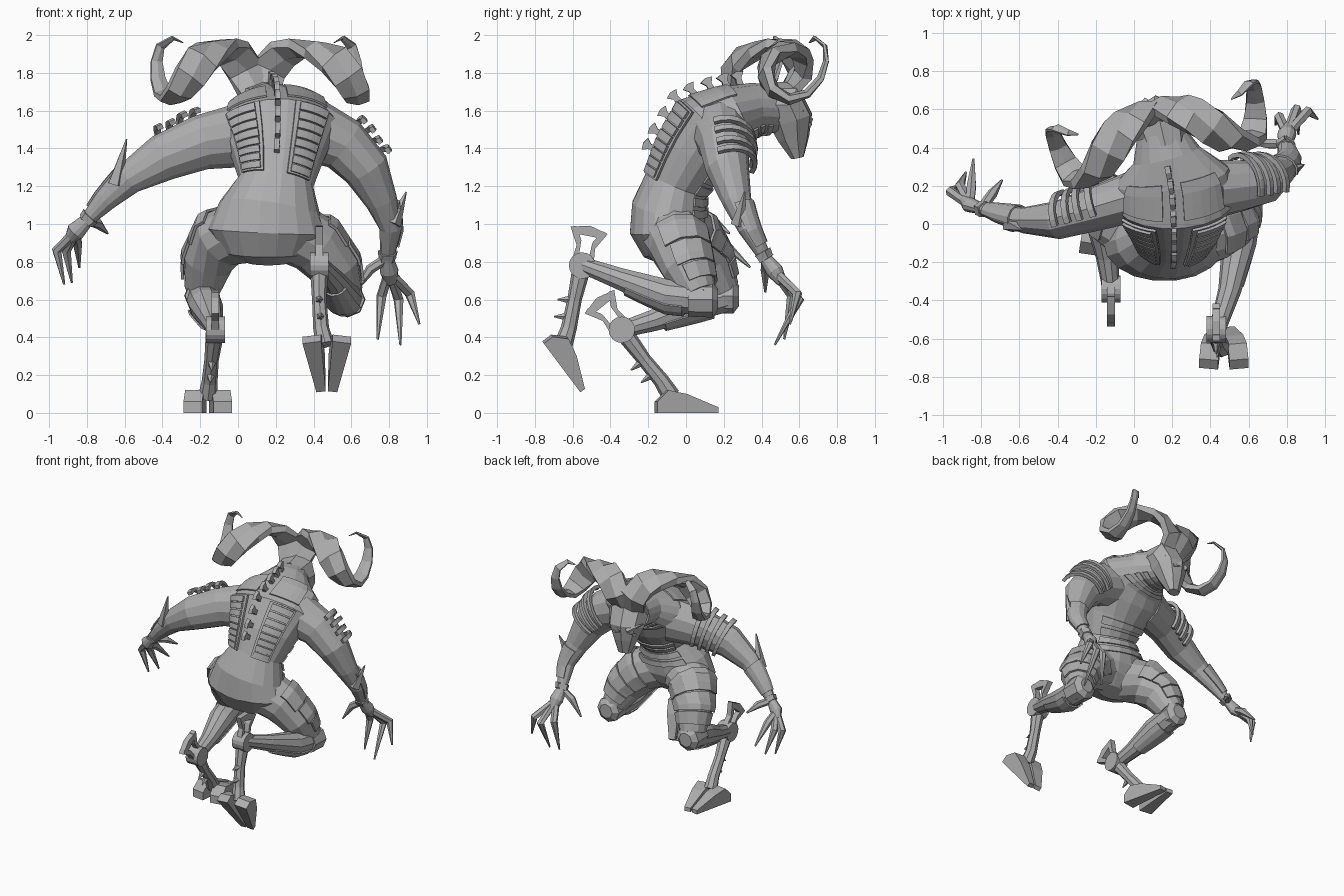
import bpy, bmesh, math
from mathutils import Vector, Matrix

if "Cube" in bpy.data.objects:
    bpy.data.objects.remove(bpy.data.objects["Cube"], do_unlink=True)

grey = bpy.data.materials.new("stone_grey")
grey.use_nodes = True
grey.diffuse_color = (.42, .42, .42, 1)
grey.node_tree.nodes["Principled BSDF"].inputs["Base Color"].default_value = grey.diffuse_color

X, Y, Z = Vector((1, 0, 0)), Vector((0, 1, 0)), Vector((0, 0, 1))


def make(name, verts, faces, thick=0):
    mesh = bpy.data.meshes.new(name)
    mesh.from_pydata(verts, [], faces)
    mesh.materials.append(grey)
    obj = bpy.data.objects.new(name, mesh)
    bpy.context.collection.objects.link(obj)
    if thick:
        mod = obj.modifiers.new("thickness", "SOLIDIFY")
        mod.thickness, mod.offset = thick, 1
    else:
        bm = bmesh.new()
        bm.from_mesh(mesh)
        bmesh.ops.recalc_face_normals(bm, faces=bm.faces)
        bm.to_mesh(mesh)
        bm.free()
    return obj


def frames(path, radii, refs):
    """Cross-section frames (centre, wide axis, deep axis) along a path."""
    pts = [Vector(p) for p in path]
    out = []
    for i, p in enumerate(pts):
        ref = refs[i] if isinstance(refs, list) else refs
        t = (pts[min(i + 1, len(pts) - 1)] - pts[max(i - 1, 0)]).normalized()
        u = (ref - t * ref.dot(t)).normalized()
        r = radii[i]
        wide, deep = r if isinstance(r, tuple) else (r, r)
        out.append((p, u * wide, t.cross(u) * deep))
    return out


def sample(fr, t, scale=1):
    i = min(int(t), len(fr) - 2)
    p, u, v = (a.lerp(b, t - i) for a, b in zip(fr[i], fr[i + 1]))
    return p, u * scale, v * scale


def loft(name, fr, sides=10, arc=None, thick=0):
    """Closed tube, or an open curved shell when an arc in degrees is given."""
    lo, hi = arc or (0, 360)
    n = sides + 1 if arc else sides
    angles = [math.radians(lo + (hi - lo) * j / sides) for j in range(n)]
    verts = [p + u * math.cos(a) + v * math.sin(a) for p, u, v in fr for a in angles]
    faces = [(i * n + j, i * n + (j + 1) % n, (i + 1) * n + (j + 1) % n, (i + 1) * n + j)
             for i in range(len(fr) - 1) for j in range(sides)]
    if not arc:
        faces += [tuple(reversed(range(n))), tuple(range(len(verts) - n, len(verts)))]
    return make(name, verts, faces, thick)


def tube(name, path, radii, ref=X, sides=10):
    fr = frames(path, radii, ref)
    loft(name, fr, sides)
    return fr


def shell(name, fr, start, end, arc, scale=1.04, thick=.015, sides=5):
    """Armour plate that follows part of a tube."""
    steps = [start + (end - start) * k / 3 for k in range(4)]
    return loft(name, [sample(fr, t, scale) for t in steps], sides, arc, thick)


def plate(name, outline, origin, right, up, width, narrow=0):
    """Flat outline extruded sideways, optionally narrowing toward its tip."""
    right, up, origin = Vector(right).normalized(), Vector(up).normalized(), Vector(origin)
    side = right.cross(up)
    tip = max(a for a, b in outline)
    n, verts = len(outline), []
    for s in (-.5, .5):
        for a, b in outline:
            w = width * (1 - narrow * max(0, a) / tip)
            verts.append(origin + right * a + up * b + side * s * w)
    faces = [tuple(range(n)), tuple(range(n, 2 * n))]
    faces += [(j, (j + 1) % n, n + (j + 1) % n, n + j) for j in range(n)]
    return make(name, verts, faces)


def spike(name, base, tip, radius, ref=X, sides=5):
    tube(name, [base, tip], [radius, .004], ref, sides)


# Hunched torso and neck
torso = tube("torso",
             [(.16, -.06, .8), (.16, -.08, .86), (.16, -.1, .96), (.17, -.09, 1.08), (.2, -.05, 1.22), (.21, .03, 1.36),
              (.21, .13, 1.5), (.2, .25, 1.57), (.17, .36, 1.61), (.14, .47, 1.61)],
             [(.12, .06), (.25, .15), (.32, .2), (.27, .2), (.2, .17), (.25, .2), (.32, .225), (.3, .17), (.18, .14),
              (.13, .13)], X, 18)

# Segmented back vents, shoulder blade plates, belly bands and collars
for s, side in ((1, "left"), (-1, "right")):
    arc = sorted((-90 + s * 17, -90 + s * 56))
    shell(side + "_vent_base", torso, 3.95, 5.95, arc, 1.02)
    for k in range(8):
        t = 4 + k * .24
        shell(side + "_vent_slat", torso, t, t + .2, sorted((-90 + s * 21, -90 + s * 52)), 1.08, .015)
    shell(side + "_blade_plate", torso, 6.2, 7.2, sorted((-90 + s * 10, -90 + s * 55)), 1.01, .01)
for k in range(4):
    shell("belly_band", torso, 3 + k * .5, 3.35 + k * .5, (40, 140), 1.02, .01)
for k in range(3):
    shell("throat_band", torso, 7.3 + k * .5, 7.6 + k * .5, (40, 140), 1.01, .01)

# Flared fins along the spine
fin = [(-.02, -.03), (.02, -.03), (.015, .03), (.035, .06), (0, .07), (-.035, .06), (-.015, .03)]
for k in range(8):
    p, u, v = sample(torso, 4.6 + k * .44)
    plate("spine_fin", fin, p - v, u.cross(v), -v, .028)

# Head turned slightly aside, with tapering muzzle
turn = Matrix.Rotation(math.radians(13), 3, "Z")
crown = Vector((.1, .6, 0))


def on_head(points, s=1):
    return [crown + turn @ Vector((a * s, b, z)) for a, b, z in points]


tube("head", on_head([(.02, -.2, 1.63), (.02, -.09, 1.63), (.02, -.05, 1.55), (.02, -.035, 1.45), (.02, -.015, 1.35)]),
     [(.12, .12), (.15, .14), (.135, .12), (.09, .085), (.05, .035)], turn @ X, 8)
for s, side in ((1, "left"), (-1, "right")):
    spike(side + "_brow", *on_head([(.02, .05, 1.55), (.13, -.01, 1.6)], s), .022)
    plate(side + "_eye", [(-.025, 0), (.025, .008), (.02, -.015)], on_head([(.07, .045, 1.53)], s)[0],
          turn @ Vector((s, -.4, 0)), Z, .009)

    # Spiral ribbon horn coiling around a sideways axis
    coil = [(.02, -.06, 1.68), (.06, .01, 1.81), (.13, -.03, 1.9), (.2, -.08, 1.93), (.28, -.16, 1.92),
            (.36, -.25, 1.87), (.43, -.28, 1.78), (.48, -.25, 1.7), (.51, -.17, 1.66), (.53, -.08, 1.69),
            (.54, -.01, 1.77), (.54, .02, 1.86), (.52, .02, 1.94), (.46, -.02, 1.985), (.41, -.04, 1.96)]
    widths = [.1, .11, .11, .11, .11, .105, .1, .085, .07, .055, .045, .035, .03, .02, .005]
    radial = [turn @ Vector((0, b + .13, z - 1.81)) for a, b, z in coil]
    tube(side + "_horn", on_head(coil, s), [(w * .45, w) for w in widths], radial, 6)

# Arms, hands and claws
arm_sizes = [.17, .145, .125, .085, .062, .036, .05, .03]
arms = {
    "left": dict(
        path=[(.4, .18, 1.49), (.56, .2, 1.42), (.68, .22, 1.29), (.76, .27, 1.12), (.81, .33, .98),
              (.79, .42, .82), (.8, .47, .75), (.81, .51, .69)],
        claws=[[(.76, .56, .62), (.74, .52, .39)], [(.85, .6, .6), (.86, .47, .36)],
               [(.91, .59, .63), (.96, .55, .47)], [(.7, .42, .76), (.62, .42, .64)]],
        spur=[(.82, .28, 1), (.89, .31, 1.17)], ring=(-30, 110), slim=.92, first=.95),
    "right": dict(
        path=[(.02, .15, 1.47), (-.2, .08, 1.43), (-.4, .02, 1.35), (-.58, .02, 1.24), (-.7, .05, 1.13),
              (-.8, .08, 1.02), (-.86, .1, .96), (-.89, .13, .92)],
        claws=[[(-.96, .17, .86), (-.92, .2, .68)], [(-.91, .2, .86), (-.88, .27, .69)],
               [(-.85, .2, .9), (-.84, .34, .77)], [(-.74, .16, 1), (-.69, .23, .95)]],
        spur=[(-.65, .0, 1.21), (-.59, -.03, 1.45)], ring=(-110, 30), slim=.8, first=.85)}
for side, a in arms.items():
    fr = tube(side + "_arm", a["path"], [(r * a["slim"], r) for r in arm_sizes], Y, 12)
    for k in range(4):
        t = a["first"] + k * .29
        # raised hoops wrapped over the shoulder, leaving the armpit open
        shell(side + "_shoulder_hoop", fr, t, t + .13, a["ring"], 1.12 + .06 * (k % 2), .025, 9)
    shell(side + "_forearm_guard", fr, 3.2, 4.6, a["ring"], 1.03, .01)
    shell(side + "_wrist_cuff", fr, 4.8, 5.1, (0, 359), 1.1, .01)
    spike(side + "_elbow_spur", *a["spur"], .045)
    for k, (mid, tip) in enumerate(a["claws"]):
        base = a["path"][5 if k == 3 else 6]
        tube(side + "_finger", [base, mid, tip], [.026, .027, .006], X + Y, 6)

# Legs: thigh, shin, hock and lower leg
hoof = [(-.13, 0), (-.13, .06), (-.07, .12), (.03, .1), (.2, .03), (.2, 0)]
fan_post = [(-.06, 0), (-.025, 0), (-.03, .13), (-.07, .2), (-.1, .19), (-.05, .1)]
fan_bar = [(-.1, .19), (-.06, .16), (.06, .16), (.1, .19), (0, .215)]
legs = {
    "left": dict(
        sign=1,
        thigh=[(.28, -.08, .96), (.41, -.04, .89), (.52, .01, .76), (.57, .07, .63)],
        shin=[(.58, .1, .6), (.55, -.1, .62), (.5, -.35, .71), (.44, -.54, .78)],
        lower=[(.43, -.55, .78), (.43, -.59, .6), (.44, -.62, .45), (.46, -.65, .36)],
        foot=(.47, -.68, .27), toe=(0, .6, -.8), sole=(0, .8, .6), fan=(0, .2, 1), barb=(0, -1, 0)),
    "right": dict(
        sign=-1,
        thigh=[(.04, -.06, .96), (-.09, .03, .92), (-.16, .12, .8), (-.19, .19, .65)],
        shin=[(-.19, .21, .62), (-.17, .03, .57), (-.14, -.17, .49), (-.12, -.34, .44)],
        lower=[(-.12, -.34, .44), (-.14, -.22, .28), (-.15, -.13, .17), (-.16, -.08, .09)],
        foot=(-.16, -.03, 0), toe=(0, 1, 0), sole=(0, 0, 1), fan=(0, -.62, .78), barb=(0, -.8, -.6))}
for side, leg in legs.items():
    s = leg["sign"]
    thigh = tube(side + "_thigh", leg["thigh"], [.17, .16, .135, .095], Y, 12)
    shin = tube(side + "_shin", leg["shin"], [.09, .09, .06, .045], X)
    lower = tube(side + "_lower_leg", leg["lower"], [.05, .038, .042, .05], X, 8)
    # overlapping thigh armour and the knee cap
    for start, end, reach in ((.75, 1.5, 130), (1.55, 2.15, 120), (2.2, 2.7, 110)):
        shell(side + "_thigh_plate", thigh, start, end, sorted((-s * 40, s * reach)), 1.04, .015)
    shell(side + "_calf_plate", shin, .5, 1.8, (-150, -30), 1.03, .01)
    knee = Vector(leg["shin"][0])
    tube(side + "_knee_cap", [knee - Y * .09, knee + Y * .04, knee + Y * .07], [.09, .095, .055], Z, 8)
    # hock disc with its open fan-shaped spur
    hock = Vector(leg["lower"][0])
    tube(side + "_hock_disc", [hock - X * .05, hock + X * .05], [.07, .07], Z, 16)
    up = Vector(leg["fan"])
    for flip in (1, -1):
        plate(side + "_hock_post", [(a * flip, b) for a, b in fan_post], hock, up.cross(X), up, .04)
    plate(side + "_hock_bar", fan_bar, hock, up.cross(X), up, .04)
    # barbs behind the lower leg, then a cloven hoof
    for t in (1, 1.6):
        p = sample(lower, t)[0]
        spike(side + "_barb", p, p + Vector(leg["barb"]) * .09, .03)
    for flip in (1, -1):
        pinch = Vector(leg["toe"]) - X * flip * .15
        plate(side + "_hoof", hoof, Vector(leg["foot"]) + X * flip * .06, pinch, leg["sole"], .1, .5)
